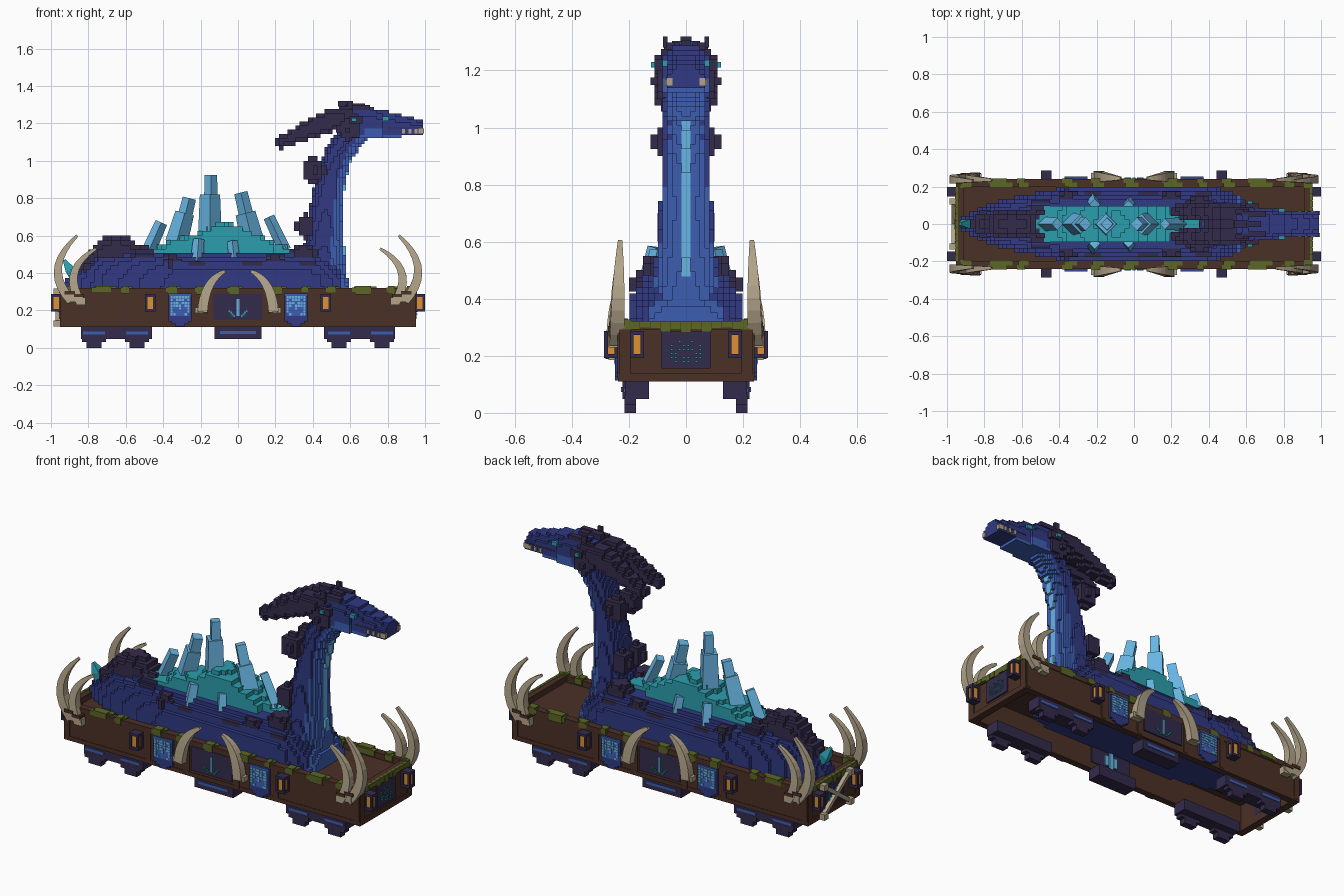
import bpy, bmesh, math, random
from mathutils import Vector

if "Cube" in bpy.data.objects:
    bpy.data.objects.remove(bpy.data.objects["Cube"])
random.seed(4)


def material(name, code):
    rgb = [(int(code[i:i + 2], 16) / 255) ** 2.2 for i in (0, 2, 4)] + [1]
    m = bpy.data.materials.new(name)
    m.use_nodes = True
    m.diffuse_color = rgb
    m.node_tree.nodes["Principled BSDF"].inputs["Base Color"].default_value = rgb
    return m


WOOD, DARK = material("brown wood", "4c342b"), material("dark violet", "372f4d")
NAVY, BLUE = material("deep blue", "343c82"), material("mid blue", "405eb0")
ICE, TEAL = material("ice blue", "68b4e2"), material("teal", "2f9dac")
BONE, MOSS = material("bone", "b0a288"), material("moss green", "5c662a")
GLOW = material("lantern orange", "dc9034")


def finish(name, bm, mats):
    me = bpy.data.meshes.new(name)
    bm.normal_update()
    bm.to_mesh(me)
    bm.free()
    for m in mats:
        me.materials.append(m)
    ob = bpy.data.objects.new(name, me)
    bpy.context.collection.objects.link(ob)


def boxes(name, mat, items, mx=False, my=False):
    """Boxes given as centre and size, repeated across x and y."""
    bm = bmesh.new()
    for cx, cy, cz, sx, sy, sz in items:
        for fx in ((1, -1) if mx else (1,)):
            for fy in ((1, -1) if my else (1,)):
                for v in bmesh.ops.create_cube(bm, size=1)["verts"]:
                    v.co = (v.co.x * sx + cx * fx, v.co.y * sy + cy * fy, v.co.z * sz + cz)
    finish(name, bm, [mat])


def sweep(bm, path, widths, turn=0.0):
    """Square section swept along a path."""
    rings = []
    for i, p in enumerate(path):
        d = (path[min(i + 1, len(path) - 1)] - path[max(i - 1, 0)]).normalized()
        side = Vector((0, 1, 0))
        up = side.cross(d).normalized()
        side = d.cross(up)
        ring = []
        for k in range(4):
            a = turn + math.pi / 4 + k * math.pi / 2
            ring.append(bm.verts.new(p + (side * math.cos(a) + up * math.sin(a)) * widths[i] * 0.707))
        rings.append(ring)
    for a, b in zip(rings, rings[1:]):
        for k in range(4):
            bm.faces.new((a[k], a[(k + 1) % 4], b[(k + 1) % 4], b[k]))
    bm.faces.new(rings[0][::-1])
    bm.faces.new(rings[-1])
    bmesh.ops.recalc_face_normals(bm, faces=bm.faces[:])


def voxels(name, mats, inside, lo, hi, s=0.022, paint=None):
    """Stepped solid: outer faces of all grid cells passing the test."""
    spans = [range(math.floor(a / s), math.ceil(b / s)) for a, b in zip(lo, hi)]
    cells = {(i, j, k) for i in spans[0] for j in spans[1] for k in spans[2]
             if inside((i + .5) * s, abs((j + .5) * s), (k + .5) * s)}
    bm, verts = bmesh.new(), {}
    for c in cells:
        for ax in range(3):
            for sg in (0, 1):
                n = list(c)
                n[ax] += 2 * sg - 1
                if tuple(n) in cells:
                    continue
                u, w = (ax + 1) % 3, (ax + 2) % 3
                ring = []
                for du, dw in ((0, 0), (1, 0), (1, 1), (0, 1)):
                    q = list(c)
                    q[ax] += sg
                    q[u] += du
                    q[w] += dw
                    q = tuple(q)
                    if q not in verts:
                        verts[q] = bm.verts.new([t * s for t in q])
                    ring.append(verts[q])
                f = bm.faces.new(ring if sg else ring[::-1])
                if paint:
                    f.material_index = paint(*[(t + .5) * s for t in c])
    finish(name, bm, mats)


def lerp(table, x):
    for (a, p), (b, q) in zip(table, table[1:]):
        if a <= x <= b:
            return p + (q - p) * (x - a) / (b - a)
    return 0.0


def chain(points):
    """Test for a tapering tube through (x, y, z, radius) points."""
    def test(x, y, z):
        p = Vector((x, y, z))
        for a, b in zip(points, points[1:]):
            va, d = Vector(a[:3]), Vector(b[:3]) - Vector(a[:3])
            t = max(0, min(1, (p - va).dot(d) / d.length_squared))
            if (p - va - d * t).length < a[3] + (b[3] - a[3]) * t:
                return True
        return False
    return test


# Wagon shell, open below
boxes("hull_sides", WOOD, [(0, .217, .215, 1.89, .036, .21)], my=True)
boxes("hull_ends", WOOD, [(.927, 0, .215, .036, .4, .21)], mx=True)
boxes("deck", WOOD, [(0, 0, .275, 1.82, .4, .02)])
boxes("side_rails", WOOD, [(0, .222, .305, 1.9, .036, .03), (0, .22, .122, 1.9, .036, .024)], my=True)
boxes("side_posts", WOOD, [(x, .222, .21, .03, .036, .18) for x in (.16, .41, .93)], True, True)
boxes("end_rails", WOOD, [(.932, 0, .305, .04, .44, .03), (.932, 0, .125, .04, .44, .03)], True)
boxes("corner_posts", WOOD, [(.932, .215, .215, .04, .04, .2)], True, True)

# Running gear
boxes("bogies", DARK, [(.65, .172, .08, .38, .085, .064)], True, True)
boxes("wheels", DARK, [(x, .195, z, w, .04, .03) for x in (.54, .77) for z, w in ((.045, .13), (.015, .08))],
      True, True)
boxes("bogie_strips", BLUE, [(x, .216, .08, .12, .006, .016) for x in (.54, .77)], True, True)
boxes("belly_chests", DARK, [(0, .18, .08, .25, .085, .064)], my=True)
boxes("chest_strips", BLUE, [(0, .224, .082, .19, .006, .016)], my=True)

# Windows with crystal emblems, inside and out
boxes("side_windows", DARK, [(0, .218, .22, .26, .05, .14)], my=True)
boxes("side_emblems", ICE, [(0, .245, .215, .014, .008, .09)] +
      [(d, .19, .19, .024, .01, h) for d, h in ((0, .11), (.03, .06), (-.03, .06))], my=True)
boxes("emblem_edges", TEAL, [(.02 + i * .009, .245, .17 + i * .009, .01, .008, .01) for i in range(4)],
      True, True)
boxes("end_windows", DARK, [(.931, 0, .22, .045, .17, .13)], mx=True)
boxes("end_emblems", TEAL, [(.956, y, z, .006, .009, .006) for y in (.008, .022, .036, .05)
                            for z in (.18, .194, .208, .222, .236, .25)
                            if random.random() < (.75 if y > .03 or z < .2 else .3)], True, True)

# Shield banners
boxes("banners", NAVY, [(.31, .242, .215, .125, .012, .15), (.31, .242, .135, .09, .012, .016),
                        (.31, .242, .12, .05, .012, .014)], True, True)
boxes("banner_bands", BLUE, [(.31, .25, .284, .125, .006, .012), (.31, .247, .225, .1, .006, .11)], True, True)
boxes("banner_weave", ICE, [(.265 + i * .015, .25, .18 + k * .015, .012, .006, .012) for i in range(7)
                            for k in range(7) if random.random() < (.8 if k + abs(i - 3) > 4 else .3)], True, True)

# Lanterns on sides and ends
spots = [(.47, .262), (.972, .172)]
boxes("lantern_frames", DARK, [(x, y, z, .056, .05, .014) for x, y in spots for z in (.2, .28)] +
      [(x + dx, y + dy, .24, .013, .013, .08) for x, y in spots for dx in (-.0215, .0215) for dy in (-.0185, .0185)],
      True, True)
boxes("lantern_lights", GLOW, [(x, y, .24, .04, .034, .07) for x, y in spots], True, True)

# Moss clumps along the rim
clumps = []
for x, w in ((-.91, .06), (-.72, .12), (-.6, .05), (-.35, .07), (-.2, .06), (-.02, .07), (.2, .1),
             (.36, .04), (.5, .06), (.67, .12), (.82, .05), (.92, .05)):
    drop = random.uniform(.03, .045)
    clumps += [(x, .224, .33 - drop / 2, w * .7, .04, drop), (x + .01, .208, .31, w, .03, .034),
               (x - w * .3, .231, .31, w * .4, .022, .025)]
boxes("rim_moss", MOSS, clumps, my=True)
boxes("end_moss", MOSS, [(.948, k * .036, .322 - h / 2, .016, .034, h) for k in range(6)
                         for h in [random.uniform(.018, .04)]], True, True)

# Curved tusks: two at each corner, two mid-side
bm = bmesh.new()
arcs = [((.89, .25), (1.05, .42), (.86, .6), .243, .05), ((.84, .24), (.95, .42), (.76, .53), .248, .048),
        ((.19, .19), (.18, .36), (.07, .41), .256, .054)]
for a, b, c, y, w in arcs:
    for fx in (1, -1):
        for fy in (1, -1):
            path = []
            for t in [i / 9 for i in range(10)]:
                x, z = [(1 - t) ** 2 * a[i] + 2 * t * (1 - t) * b[i] + t * t * c[i] for i in (0, 1)]
                path.append(Vector((x * fx, (y - .012 * t) * fy, z)))
            sweep(bm, path, [w * (1 - .7 * (i / 9) ** 2.2) for i in range(10)])
finish("tusks", bm, [BONE])
boxes("tusk_sockets", BONE, [(.89, .25, .265, .05, .036, .04), (.84, .252, .25, .05, .036, .04),
                             (.2, .255, .2, .06, .034, .03)], True, True)
boxes("socket_bands", WOOD, [(.9, .25, .295, .056, .046, .018), (.85, .252, .28, .054, .046, .018)], True, True)

# Crossed bones on the tail end
bm = bmesh.new()
for f in (1, -1):
    sweep(bm, [Vector((-.965, -.12 * f, .13)), Vector((-.965, .12 * f, .3))], [.022, .022])
finish("crossed_bones", bm, [BONE])
boxes("bone_knobs", BONE, [(-.97, .12, z, .034, .034, .034) for z in (.13, .3)], my=True)

# Dragon torso lying on the deck
width = [(-.93, .03), (-.86, .07), (-.7, .13), (-.5, .17), (-.35, .195), (.42, .195), (.52, .165), (.6, .12)]
top = [(-.93, .36), (-.86, .4), (-.75, .49), (-.5, .51), (.4, .51), (.5, .46), (.6, .36)]


def torso(x, y, z):
    w, h = lerp(width, x), lerp(top, x) - .25
    return w > 0 and z > .25 and (y / w) ** 3.4 + ((z - .25) / h) ** 3.4 < 1.05


voxels("torso", [NAVY, DARK, BLUE], torso, (-.95, -.2, .25), (.6, .2, .53),
       paint=lambda x, y, z: 2 if x > .56 else
       int(z > .44 and abs(y) > .05 and math.sin(x * 21) + math.cos(y * 30) > .75))

# Neck with pale throat
spine = [(.45, .3, .145), (.46, .5, .112), (.468, .72, .092), (.495, .9, .08),
         (.535, 1.03, .075), (.61, 1.14, .075), (.7, 1.2, .065)]
middle = [(z, x) for x, z, r in spine]


def throat(x, y, z):
    if x - lerp(middle, z) < .04 or z > 1.16:
        return 0
    return 2 if abs(y) < .016 and .48 < z < 1.03 else 1


voxels("neck", [NAVY, BLUE, ICE], chain([(x, 0, z, r) for x, z, r in spine]), (.3, -.16, .27), (.8, .16, 1.3),
       s=.0165, paint=throat)

# Head
crown = [(.52, 1.26), (.58, 1.3), (.68, 1.285), (.78, 1.27), (.88, 1.245), (1.0, 1.21)]
jaw = [(.52, 1.16), (.65, 1.12), (.8, 1.125), (1.0, 1.14)]
cheek = [(.52, .06), (.62, .085), (.74, .085), (.82, .063), (1.0, .058)]


def head(x, y, z):
    a, b, w = lerp(jaw, x), lerp(crown, x), lerp(cheek, x)
    return w > 0 and a < z < b and y < w * (1 - .4 * max(0, (z - a) / (b - a) - .6) * 2.5)


voxels("head", [NAVY, BLUE], head, (.5, -.12, 1.1), (.99, .12, 1.34), s=.0165,
       paint=lambda x, y, z: int(z < 1.142 and x < .95 or z < 1.175 and .68 < x < .77))
boxes("teeth", BONE, [(x, .066, 1.158, .016, .014, .024) for x in (.885, .92, .952)] +
      [(.98, .058, 1.16, .03, .022, .026)], my=True)
boxes("eyes", TEAL, [(.79, .072, 1.225, .034, .02, .022), (.62, .107, 1.22, .025, .03, .02)], my=True)
boxes("mouth_line", DARK, [(.89, .064, 1.176, .18, .008, .006)], my=True)
boxes("brow_spikes", DARK, [(.66, .055, 1.285, .09, .03, .025), (.6, .072, 1.3, .03, .016, .04),
                            (.57, .066, 1.28, .06, .022, .02), (.63, .095, 1.22, .07, .03, .04)], my=True)
boxes("crest", DARK, [(.57, 0, 1.305, .07, .04, .03), (.64, 0, 1.295, .08, .03, .02)])

# Swept-back horns
voxels("horns", [DARK], chain([(.6, .045, 1.245, .045), (.5, .055, 1.22, .06), (.42, .06, 1.185, .055),
                               (.31, .065, 1.135, .042), (.225, .07, 1.095, .032)]), (.15, -.13, 1.02),
       (.72, .13, 1.33))

# Rough dark scale lumps: centre and radii
lumps = [(-.65, 0, .49, .15, .085, .11), (-.79, 0, .43, .08, .07, .07), (-.5, .07, .48, .08, .05, .06),
         (-.36, .13, .45, .06, .06, .05), (.405, .065, .95, .06, .05, .07),
         (.36, .06, .65, .05, .05, .07), (.35, .1, .5, .07, .06, .06),
         (.59, .08, 1.17, .06, .034, .06), (.2, .13, .46, .07, .05, .04)]


def scales(x, y, z):
    return any(((x - a) / d) ** 2 + ((y - b) / e) ** 2 + ((z - c) / f) ** 2 < 1 for a, b, c, d, e, f in lumps)


voxels("scale_lumps", [DARK], scales, (-.9, -.2, .34), (.7, .2, 1.24), s=.025)

# Crystal mound and shards on the back
ridge = [(-.52, .52), (-.4, .55), (-.35, .59), (-.2, .62), (-.1, .68), (.0, .66), (.1, .61), (.2, .56), (.36, .52)]
voxels("crystal_mound", [TEAL], lambda x, y, z: .46 < z < lerp(ridge, x) - y * .2 and y < (.085 if x < .2 else .05),
       (-.52, -.1, .45), (.36, .1, .7), s=.024)
bm = bmesh.new()
shards = [(-.15, 0, .6, -.15, 0, .82, .09), (-.145, 0, .7, -.145, 0, .925, .055), (-.32, 0, .56, -.26, 0, .8, .06),
          (-.33, 0, .56, -.285, 0, .72, .085), (.08, 0, .56, .015, 0, .83, .06), (.08, 0, .56, .04, 0, .72, .09),
          (.25, 0, .52, .165, 0, .7, .05), (-.49, 0, .49, -.41, 0, .67, .055)]
for f in (1, -1):
    shards += [(-.22, .13 * f, .46, -.21, .105 * f, .58, .05), (-.02, .12 * f, .47, -.03, .1 * f, .57, .045)]
for s in shards:
    sweep(bm, [Vector(s[:3]), Vector(s[3:6])], [s[6], s[6] * .85], math.pi / 4)
finish("crystal_shards", bm, [ICE])

# Tail tip crystal
bm = bmesh.new()
sweep(bm, [Vector((-.87, 0, .36)), Vector((-.9, 0, .42)), Vector((-.93, 0, .47))], [.04, .05, .015])
finish("tail_crystal", bm, [TEAL])
